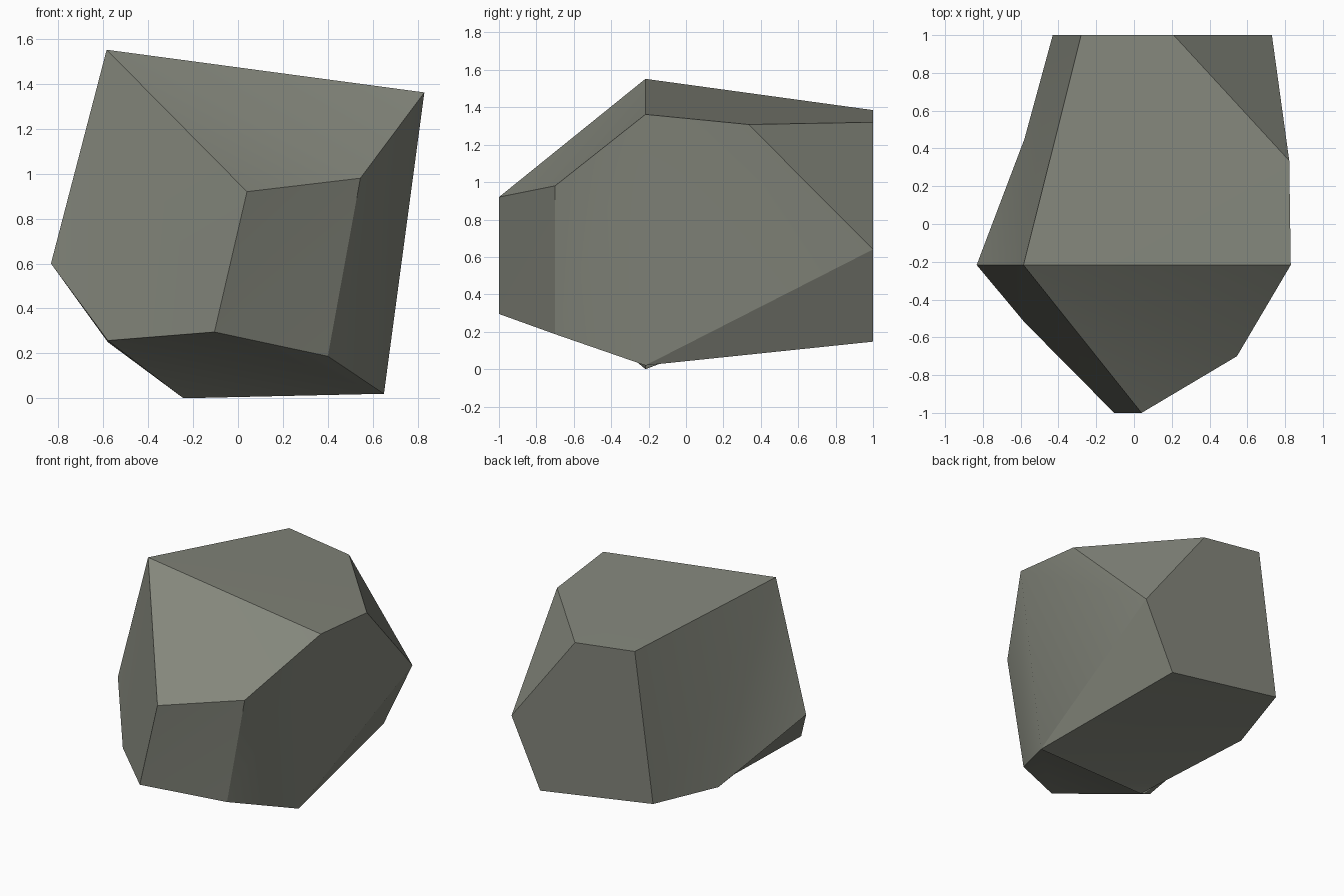
import bpy
import bmesh

cube = bpy.data.objects.get("Cube")
if cube:
    bpy.data.objects.remove(cube, do_unlink=True)

# One flat stone colour
stone = bpy.data.materials.new("olive grey stone")
stone.use_nodes = True
colour = (0.23, 0.24, 0.2, 1)
stone.diffuse_color = colour
bsdf = next(n for n in stone.node_tree.nodes if n.type == 'BSDF_PRINCIPLED')
bsdf.inputs["Base Color"].default_value = colour
bsdf.inputs["Roughness"].default_value = 0.9

# Corners of the boulder, from the front ridge to the back cut
corners = {
    "C": (0.04, -1, 0.92), "E": (-0.105, -1, 0.295),
    "D": (0.545, -0.7, 0.98), "F": (0.4, -0.7, 0.187), "I": (-0.58, -0.52, 0.257),
    "A": (-0.585, -0.217, 1.552), "B": (0.83, -0.217, 1.362), "G": (0.65, -0.217, 0.02),
    "H": (-0.243, -0.217, 0), "J": (-0.833, -0.217, 0.6),
    "M": (0.822, 0.335, 1.308), "Q": (-0.58, 0.45, 0.25),
    "K": (-0.28, 1, 1.385), "L": (0.21, 1, 1.32), "N": (0.73, 1, 0.64),
    "O": (0.495, 1, 0.147), "P": (-0.43, 1, 0.295),
}

# Chipped facets, each a fan around its first corner
facets = {
    "brow": "ACDB", "front": "ACEIJ", "front chip": "DCEF",
    "front underside": "GHIEF", "underside": "GOPQH", "lower chip": "HQJI",
    "plus x side": "BMNGFD", "plus x low chip": "GNO", "minus x side": "AKPQJ",
    "top": "ABMLK", "back corner": "LMN", "back": "KLNOP",
}

bm = bmesh.new()
verts = {name: bm.verts.new(co) for name, co in corners.items()}
facet_of = {}
for facet, outline in facets.items():
    for a, b in zip(outline[1:], outline[2:]):
        face = bm.faces.new((verts[outline[0]], verts[a], verts[b]))
        face.smooth = True
        facet_of[face] = facet

# Keep every border between two facets sharp
for edge in bm.edges:
    edge.smooth = len({facet_of[f] for f in edge.link_faces}) == 1
bmesh.ops.recalc_face_normals(bm, faces=bm.faces[:])

mesh = bpy.data.meshes.new("boulder")
bm.to_mesh(mesh)
bm.free()
mesh.materials.append(stone)
boulder = bpy.data.objects.new("boulder", mesh)
bpy.context.collection.objects.link(boulder)
